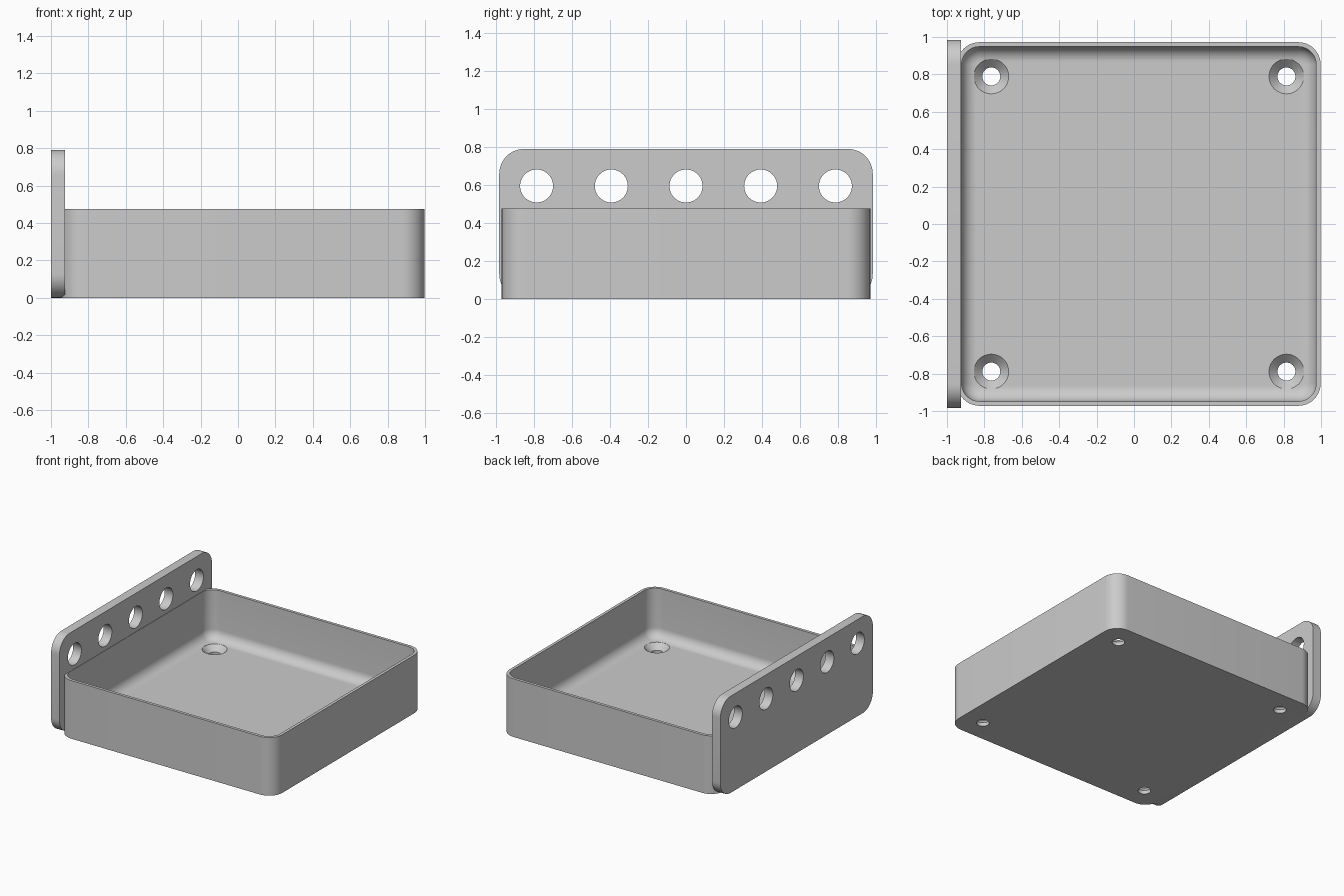
import bpy, bmesh
from math import sin, cos, pi
from mathutils import Matrix

if "Cube" in bpy.data.objects:
    bpy.data.objects.remove(bpy.data.objects["Cube"])

grey = bpy.data.materials.new("plain_grey")
grey.use_nodes = True
COLOUR = (0.6, 0.6, 0.6, 1)
grey.diffuse_color = COLOUR
grey.node_tree.nodes["Principled BSDF"].inputs["Base Color"].default_value = COLOUR

TRAY_X, TRAY_HALF, TRAY_TOP = 0.026, 0.972, 0.475
FLOOR, WALL, CORNER, FILLET = 0.075, 0.024, 0.12, 0.08
PLATE_HALF, PLATE_TOP, THICK = 0.985, 0.79, 0.075


def rounded_rect(half_u, half_v, radius, steps=12):
    """Outline of a rectangle with rounded corners, anticlockwise."""
    points = []
    for quarter, (su, sv) in enumerate([(1, 1), (-1, 1), (-1, -1), (1, -1)]):
        for i in range(steps + 1):
            a = (quarter + i / steps) * pi / 2
            points.append((su * (half_u - radius) + radius * cos(a),
                           sv * (half_v - radius) + radius * sin(a)))
    return points


def loft(name, rings):
    """Closed solid through a list of matching rings, capped at both ends."""
    bm = bmesh.new()
    loops = [[bm.verts.new(p) for p in ring] for ring in rings]
    for low, high in zip(loops, loops[1:]):
        for i in range(len(low)):
            j = (i + 1) % len(low)
            bm.faces.new((low[i], low[j], high[j], high[i]))
    bm.faces.new(loops[0][::-1])
    bm.faces.new(loops[-1])
    bmesh.ops.recalc_face_normals(bm, faces=bm.faces)
    mesh = bpy.data.meshes.new(name)
    bm.to_mesh(mesh)
    bm.free()
    mesh.materials.append(grey)
    obj = bpy.data.objects.new(name, mesh)
    bpy.context.collection.objects.link(obj)
    return obj


def turned(name, profile, matrix, sides=48):
    """Round cutter from (radius, height) pairs."""
    return loft(name, [[matrix @ Matrix.Rotation(2 * pi * i / sides, 4, "Z")
                        @ Matrix.Translation((r, 0, h)).translation
                        for i in range(sides)] for r, h in profile])


def cut(target, cutters):
    """Subtract the cutters, bake the result and discard them."""
    for c in cutters:
        mod = target.modifiers.new("hole", "BOOLEAN")
        mod.operation, mod.solver, mod.object = "DIFFERENCE", "EXACT", c
    graph = bpy.context.evaluated_depsgraph_get()
    mesh = bpy.data.meshes.new_from_object(target.evaluated_get(graph))
    target.modifiers.clear()
    target.data = mesh
    for c in cutters:
        bpy.data.objects.remove(c)


def tray_ring(inset, z):
    half = TRAY_HALF - inset
    return [(TRAY_X + u, v, z) for u, v in rounded_rect(half, half, CORNER - inset)]


# Tray: outer wall, rim, inner wall, then a fillet down to the floor
rings = [tray_ring(0, 0), tray_ring(0, TRAY_TOP), tray_ring(WALL, TRAY_TOP)]
for i in range(11):
    a = i / 10 * pi / 2
    rings.append(tray_ring(WALL + FILLET * (1 - cos(a)), FLOOR + FILLET * (1 - sin(a))))
tray = loft("tray", rings)

# Countersunk screw holes in the tray floor
screw = [(0.048, -0.1), (0.048, 0.03), (0.093, FLOOR), (0.093, 0.2)]
cut(tray, [turned("screw_cutter", screw,
                  Matrix.Translation((TRAY_X + sx * 0.789, sy * 0.789, 0)))
           for sx in (-1, 1) for sy in (-1, 1)])

# Upright mounting plate with a row of round holes
outline = rounded_rect(PLATE_HALF, PLATE_TOP / 2, 0.13)
plate = loft("mounting_plate", [[(x, u, v + PLATE_TOP / 2) for u, v in outline]
                                for x in (-1, -1 + THICK)])
cut(plate, [turned("plate_cutter", [(0.087, -0.2), (0.087, 0.2)],
                   Matrix.Translation((-1, k * 0.394, 0.595)) @ Matrix.Rotation(pi / 2, 4, "Y"))
            for k in range(-2, 3)])

# Smooth the curved faces while keeping edges crisp
bpy.ops.object.select_all(action="DESELECT")
for obj in (tray, plate):
    obj.select_set(True)
bpy.context.view_layer.objects.active = tray
bpy.ops.object.shade_smooth_by_angle(angle=pi / 6)
